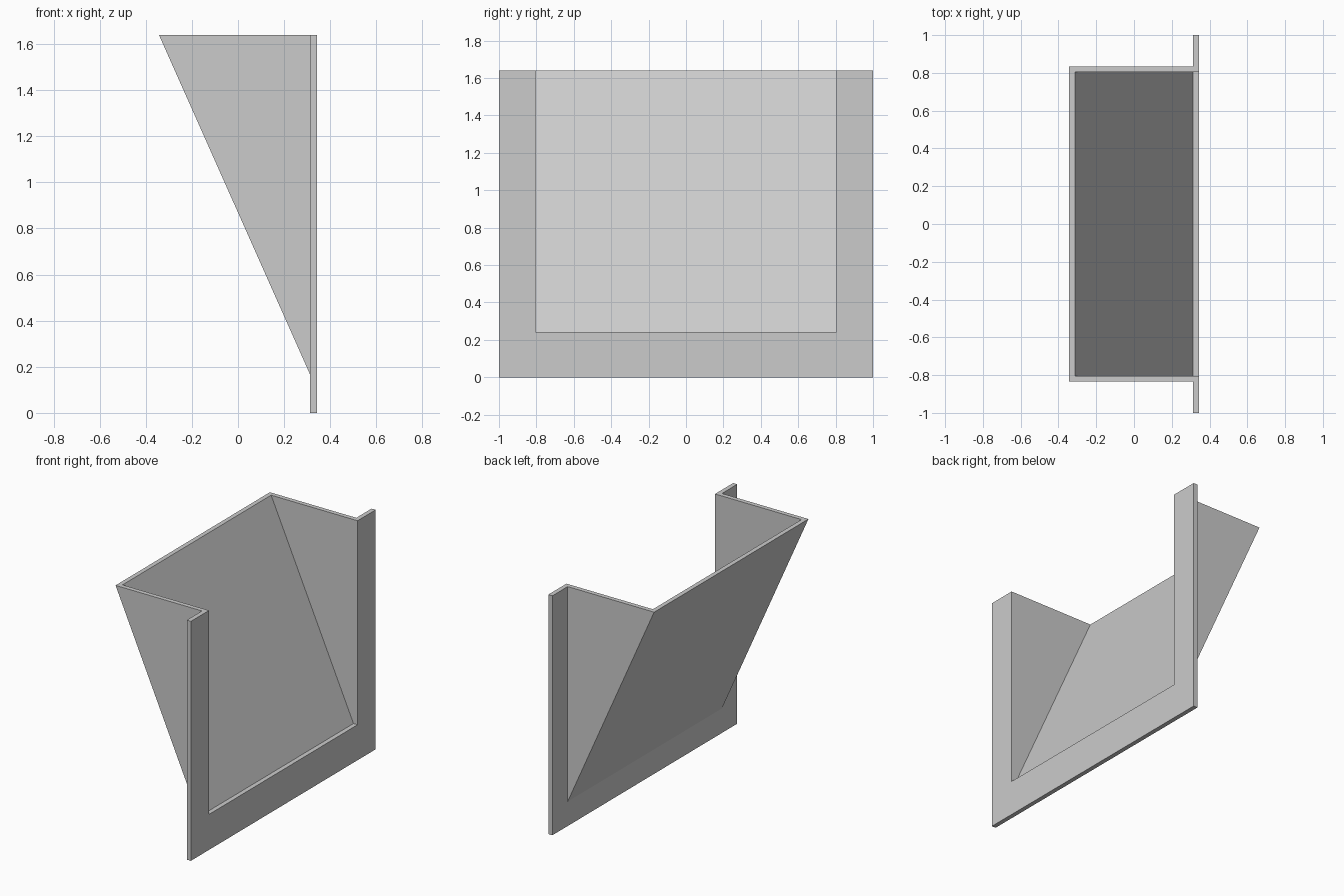
import bpy
import bmesh

if "Cube" in bpy.data.objects:
    bpy.data.objects.remove(bpy.data.objects["Cube"], do_unlink=True)

BACK, FRONT = 0.312, 0.343     # faces of the mounting flange in x
TOP, SILL = 1.64, 0.243        # rim height and opening sill
INNER, OUTER = 0.804, 0.835    # half widths of the hopper

grey = bpy.data.materials.new("plain grey")
grey.use_nodes = True
grey.diffuse_color = (0.6, 0.6, 0.6, 1)
grey.node_tree.nodes["Principled BSDF"].inputs["Base Color"].default_value = (0.6, 0.6, 0.6, 1)


def prism(name, profile, half_width):
    """Extrude an x-z profile symmetrically along y."""
    bm = bmesh.new()
    face = bm.faces.new([bm.verts.new((x, -half_width, z)) for x, z in profile])
    side = bmesh.ops.extrude_face_region(bm, geom=[face])["geom"]
    verts = [v for v in side if isinstance(v, bmesh.types.BMVert)]
    bmesh.ops.translate(bm, verts=verts, vec=(0, 2 * half_width, 0))
    bmesh.ops.recalc_face_normals(bm, faces=bm.faces)
    mesh = bpy.data.meshes.new(name)
    bm.to_mesh(mesh)
    bm.free()
    mesh.materials.append(grey)
    obj = bpy.data.objects.new(name, mesh)
    bpy.context.collection.objects.link(obj)
    return obj


def combine(target, tool, operation):
    """Apply a boolean and discard the helper."""
    tool.hide_render = True
    mod = target.modifiers.new(operation.lower(), "BOOLEAN")
    mod.operation, mod.object, mod.solver = operation, tool, "EXACT"
    bpy.context.view_layer.objects.active = target
    bpy.ops.object.modifier_apply(modifier=mod.name)
    bpy.data.objects.remove(tool, do_unlink=True)


# Flat mounting flange
chute = prism("flanged_chute", [(BACK, 0), (FRONT, 0), (FRONT, TOP), (BACK, TOP)], 1)

# Wedge-shaped hopper body behind the flange
middle = (BACK + FRONT) / 2
wedge = prism("hopper_wedge", [(BACK, 0.168), (middle, 0.168), (middle, TOP), (-FRONT, TOP)], OUTER)
combine(chute, wedge, "UNION")

# Hollow out the hopper and open the flange, leaving thin walls
lift = 0.2
slope = 2 * BACK / (TOP - SILL)
hollow = prism("hollow_cutter", [(BACK, SILL), (FRONT + lift, SILL), (FRONT + lift, TOP + lift),
                                 (-BACK - slope * lift, TOP + lift)], INNER)
combine(chute, hollow, "DIFFERENCE")
